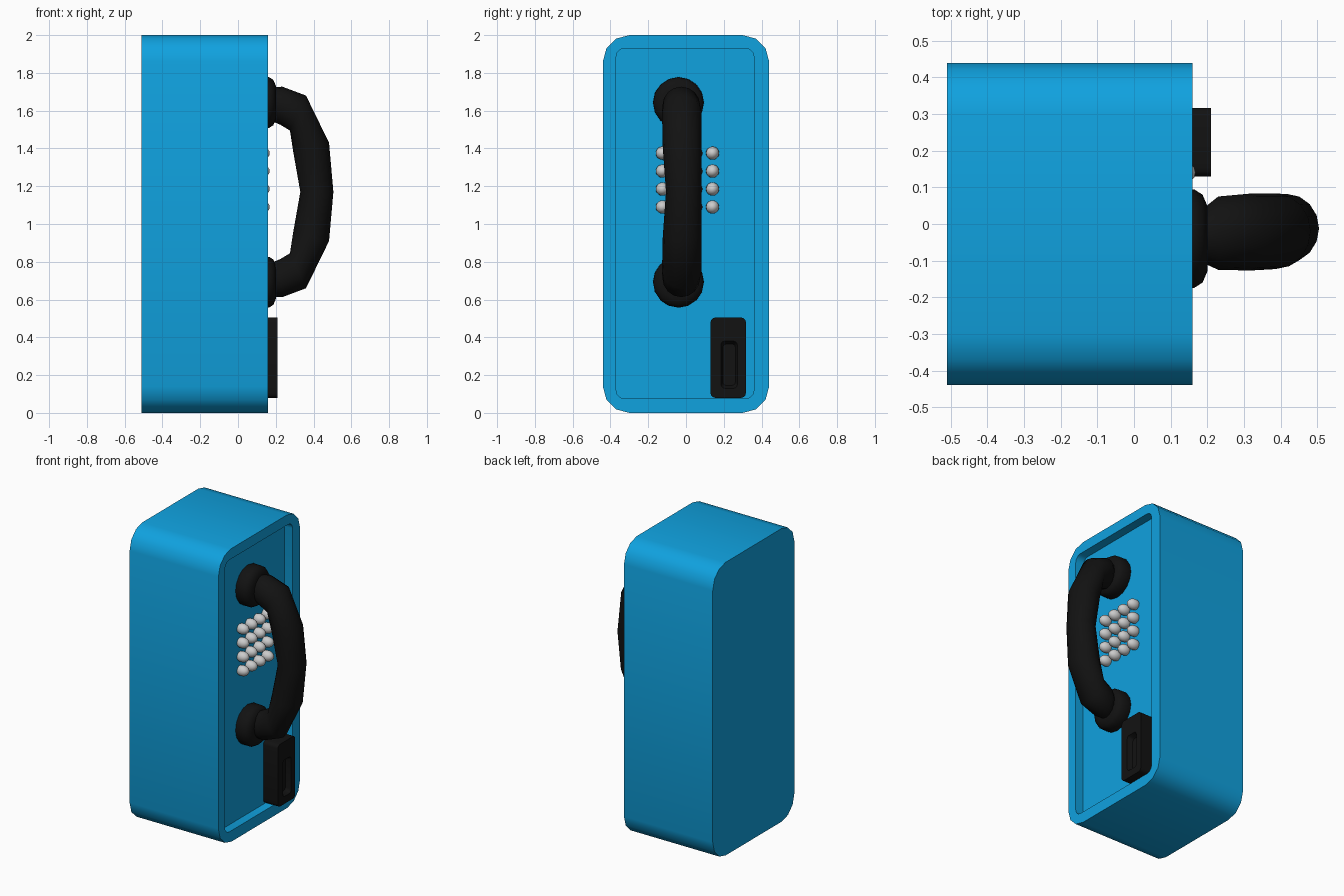
import bpy, bmesh, math

if "Cube" in bpy.data.objects:
    bpy.data.objects.remove(bpy.data.objects["Cube"])


def material(name, rgb):
    m = bpy.data.materials.new(name)
    m.diffuse_color = (*rgb, 1)
    m.use_nodes = True
    m.node_tree.nodes["Principled BSDF"].inputs["Base Color"].default_value = m.diffuse_color
    return m


BLUE = material("blue_shell", (0.005, 0.36, 0.74))
BLACK = material("black_plastic", (0.006, 0.006, 0.006))


def skin(name, loops, mat=None, angle=40):
    """Join equal-length loops into a closed, capped skin."""
    bm = bmesh.new()
    rings = [[bm.verts.new(p) for p in loop] for loop in loops]
    n = len(rings[0])
    for a, b in zip(rings, rings[1:]):
        for i in range(n):
            j = (i + 1) % n
            bm.faces.new((a[i], a[j], b[j], b[i]))
    bm.faces.new(rings[0][::-1])
    bm.faces.new(rings[-1])
    bmesh.ops.recalc_face_normals(bm, faces=bm.faces)
    me = bpy.data.meshes.new(name)
    bm.to_mesh(me)
    bm.free()
    ob = bpy.data.objects.new(name, me)
    bpy.context.collection.objects.link(ob)
    if mat:
        me.materials.append(mat)
    bpy.ops.object.select_all(action='DESELECT')
    ob.select_set(True)
    bpy.context.view_layer.objects.active = ob
    bpy.ops.object.shade_smooth_by_angle(angle=math.radians(angle))
    return ob


def rounded_rect(x, y0, y1, z0, z1, r, seg=3):
    """Rounded rectangle facing along x."""
    pts = []
    corners = [(y1 - r, z1 - r), (y0 + r, z1 - r), (y0 + r, z0 + r), (y1 - r, z0 + r)]
    for k, (cy, cz) in enumerate(corners):
        for i in range(seg + 1):
            a = math.pi / 2 * (k + i / seg)
            pts.append((x, cy + r * math.cos(a), cz + r * math.sin(a)))
    return pts


def ring(x, y, z, r, n=16):
    return [(x, y + r * math.cos(2 * math.pi * i / n),
             z + r * math.sin(2 * math.pi * i / n)) for i in range(n)]


# Shell with a shallow recessed face
skin("phone_shell", [
    rounded_rect(-0.51, -0.44, 0.44, 0, 2, 0.14),
    rounded_rect(0.16, -0.44, 0.44, 0, 2, 0.14),
    rounded_rect(0.16, -0.37, 0.36, 0.075, 1.93, 0.045),
    rounded_rect(0.10, -0.37, 0.36, 0.075, 1.93, 0.045)], BLUE)

# Coin return box with an inset opening
skin("coin_return", [
    rounded_rect(0.09, 0.13, 0.317, 0.08, 0.505, 0.025),
    rounded_rect(0.21, 0.13, 0.317, 0.08, 0.505, 0.025),
    rounded_rect(0.21, 0.185, 0.272, 0.13, 0.38, 0.02),
    rounded_rect(0.175, 0.195, 0.262, 0.145, 0.365, 0.02)], BLACK)

# Earpiece and mouthpiece
for name, z in (("earpiece", 1.643), ("mouthpiece", 0.692)):
    skin(name, [ring(x, -0.04, z, r) for x, r in
                ((0.09, 0.125), (0.11, 0.135), (0.165, 0.134), (0.187, 0.12), (0.2, 0.09))],
         BLACK, 50)

# Handset grip: sections (inner x, z), (outer x, z), half width, mirrored about its middle
MID = 1.17
upper = [((0.19, 1.54), (0.19, 1.725), 0.075, -0.032),
         ((0.225, 1.525), (0.235, 1.727), 0.1, -0.025),
         ((0.275, 1.495), (0.36, 1.68), 0.105, -0.022),
         ((0.292, 1.385), (0.482, 1.43), 0.103, -0.02),
         ((0.33, MID), (0.505, MID), 0.094, -0.012)]
flip = lambda p: (p[0], 2 * MID - p[1])
sections = upper + [(flip(a), flip(b), w, c) for a, b, w, c in upper[-2::-1]]
loops = []
for (xi, zi), (xo, zo), w, cy in sections:
    loop = []
    for i in range(16):
        a = 2 * math.pi * i / 16
        t = 0.5 + 0.5 * math.cos(a)
        loop.append((xi + (xo - xi) * t, cy + w * math.sin(a), zi + (zo - zi) * t))
    loops.append(loop)
skin("handset_grip", loops, BLACK, 60)

# Keypad: 4 x 4 round buttons
for row in range(4):
    for col in range(4):
        bpy.ops.mesh.primitive_uv_sphere_add(
            segments=16, ring_count=10, radius=0.035,
            location=(0.123, -0.125 + 0.0885 * col, 1.09 + 0.095 * row))
        key = bpy.context.object
        key.name = f"key_{row}_{col}"
        key.scale.x = 1.28
        bpy.ops.object.shade_smooth()
